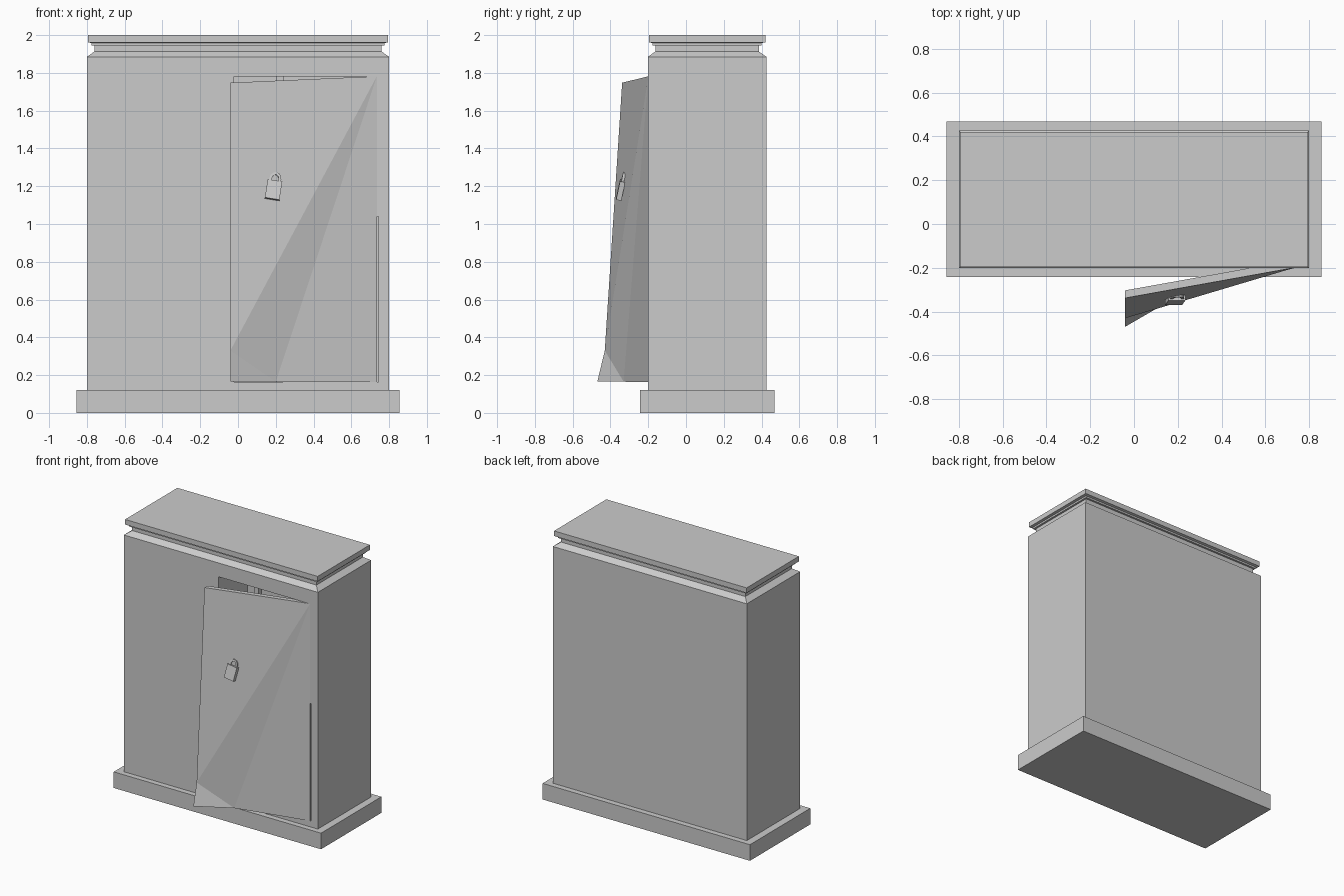
import bpy, bmesh, math
from mathutils import Matrix, Vector

cube = bpy.data.objects.get("Cube")
if cube:
    bpy.data.objects.remove(cube)

grey = bpy.data.materials.new("plain grey")
grey.use_nodes = True
COLOR = (0.6, 0.6, 0.6, 1)
grey.diffuse_color = COLOR
grey.node_tree.nodes["Principled BSDF"].inputs["Base Color"].default_value = COLOR


def finish(name, bm):
    bmesh.ops.recalc_face_normals(bm, faces=bm.faces)
    mesh = bpy.data.meshes.new(name)
    bm.to_mesh(mesh)
    bm.free()
    mesh.materials.append(grey)
    obj = bpy.data.objects.new(name, mesh)
    bpy.context.collection.objects.link(obj)
    return obj


def add_box(bm, lo, hi):
    lo, hi = Vector(lo), Vector(hi)
    scale = Matrix.Diagonal((*(hi - lo), 1))
    bmesh.ops.create_cube(bm, size=1, matrix=Matrix.Translation((lo + hi) / 2) @ scale)


def box(name, lo, hi):
    bm = bmesh.new()
    add_box(bm, lo, hi)
    return finish(name, bm)


# Base slab
box("base", (-0.855, -0.243, 0), (0.855, 0.468, 0.12))

# Cabinet body with chamfered shoulder, neck and lid, as stacked rectangles
HALF_X, HALF_Y, MID_Y = 0.8, 0.314, 0.112
profile = [(0, 0.12), (0, 1.885), (0.04, 1.913), (0.04, 1.945),
           (0.025, 1.945), (0.025, 1.958), (0.006, 1.962), (0.006, 2.0)]
bm = bmesh.new()
rings = []
for inset, z in profile:
    w, d = HALF_X - inset, HALF_Y - inset
    rings.append([bm.verts.new((sx * w, MID_Y + sy * d, z))
                  for sx, sy in ((-1, -1), (1, -1), (1, 1), (-1, 1))])
for a, b in zip(rings, rings[1:]):
    for i in range(4):
        j = (i + 1) % 4
        bm.faces.new((a[i], a[j], b[j], b[i]))
bm.faces.new(rings[0])
bm.faces.new(rings[-1])
body = finish("cabinet_body", bm)

# Door opening and the narrow slot beside the hinge
for name, lo, hi in (
        ("opening_cutter", (-0.02, -0.4, 0.163), (0.735, 0.14, 1.782)),
        ("slot_cutter", (0.73, -0.4, 0.163), (0.745, -0.1, 1.04))):
    cutter = box(name, lo, hi)
    cutter.hide_render = True
    cut = body.modifiers.new(name, "BOOLEAN")
    cut.operation = "DIFFERENCE"
    cut.solver = "EXACT"
    cut.object = cutter
    bpy.context.view_layer.objects.active = body
    bpy.ops.object.modifier_apply(modifier=name)
    bpy.data.objects.remove(cutter)

# Upright post inside the opening
box("inner_post", (0.2, -0.1, 0.163), (0.24, -0.06, 1.782))

# Bent door: creased sheet with a kicked-out lower corner
bm = bmesh.new()
outline = [(0.735, -0.199, 1.782), (-0.04, -0.338, 1.748), (-0.04, -0.43, 0.33),
           (-0.04, -0.469, 0.167), (0.2, -0.33, 0.165), (0.735, -0.201, 0.163)]
front = [bm.verts.new(p) for p in outline]
back = [bm.verts.new((x, y + 0.035, z)) for x, y, z in outline]
for a, b, c in ((0, 1, 2), (0, 2, 4), (2, 3, 4), (0, 4, 5)):
    bm.faces.new((front[a], front[b], front[c]))
    bm.faces.new((back[c], back[b], back[a]))
for i in range(6):
    j = (i + 1) % 6
    bm.faces.new((front[i], front[j], back[j], back[i]))
finish("bent_door", bm)

# Padlock: case plus a square-section shackle arch
pose = (Matrix.Translation((0.188, -0.346, 1.18)) @ Matrix.Rotation(math.radians(9), 4, "Y")
        @ Matrix.Rotation(math.radians(-12), 4, "X"))
lock = box("padlock_case", (-0.039, -0.014, -0.05), (0.039, 0.014, 0.05))
lock.matrix_world = pose

bm = bmesh.new()
path = [(-1, 0.04)] + [(-math.cos(math.pi * i / 6), 0.06 + 0.03 * math.sin(math.pi * i / 6))
                       for i in range(7)] + [(1, 0.04)]
rings = []
for side, z in path:
    lift = max(0, z - 0.06) / 0.03 * 0.014
    rings.append([bm.verts.new(p) for p in (
        (side * 0.018, -0.007, z - lift / 2), (side * 0.032, -0.007, z + lift / 2),
        (side * 0.032, 0.007, z + lift / 2), (side * 0.018, 0.007, z - lift / 2))])
for a, b in zip(rings, rings[1:]):
    for i in range(4):
        j = (i + 1) % 4
        bm.faces.new((a[i], a[j], b[j], b[i]))
bm.faces.new(rings[0])
bm.faces.new(rings[-1])
shackle = finish("padlock_shackle", bm)
shackle.matrix_world = pose
